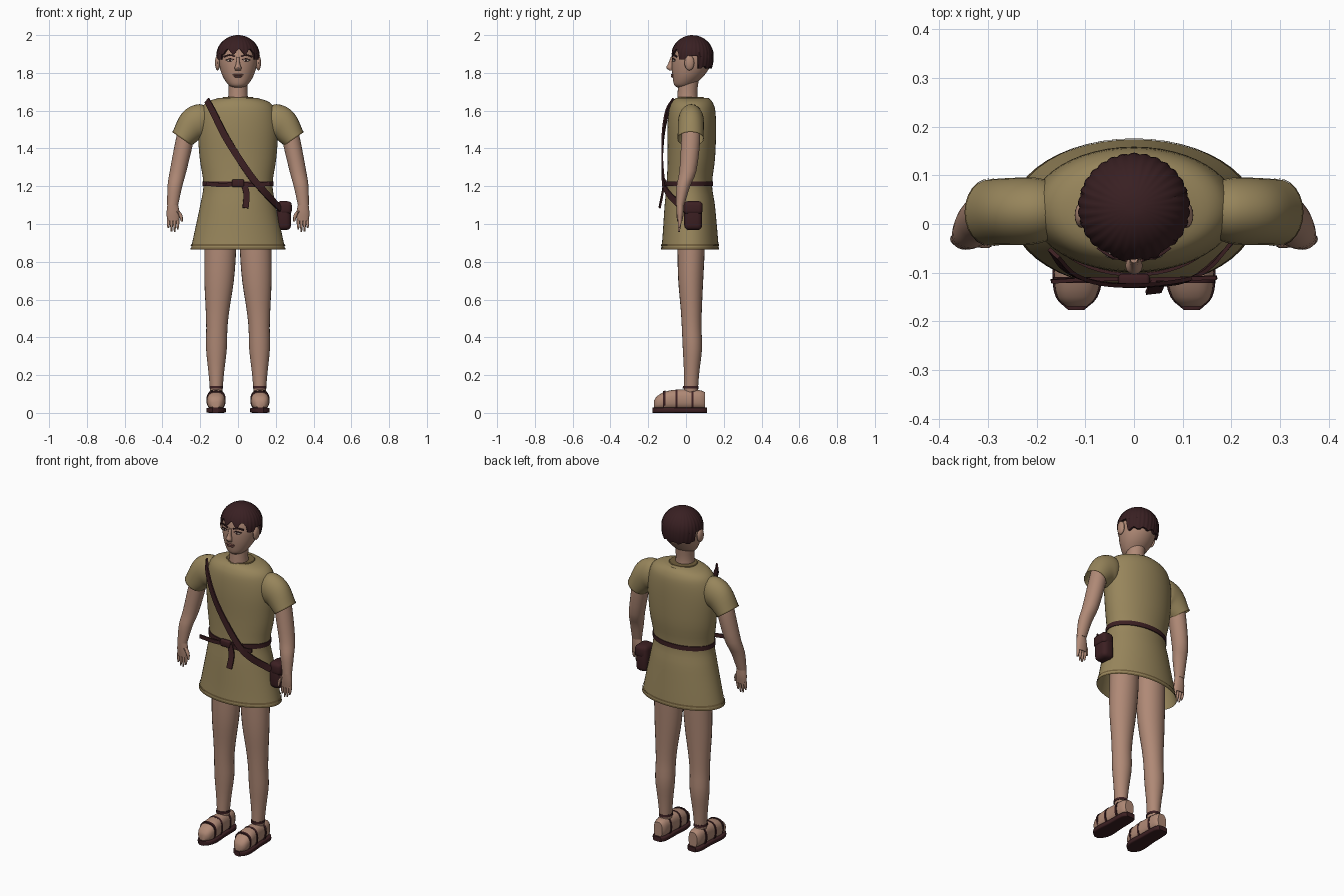
import bpy, bmesh, math
from mathutils import Vector

old = bpy.data.objects.get("Cube")
if old:
    bpy.data.objects.remove(old, do_unlink=True)


def material(name, r, g, b):
    m = bpy.data.materials.new(name)
    m.use_nodes = True
    m.diffuse_color = (r, g, b, 1)
    m.node_tree.nodes["Principled BSDF"].inputs["Base Color"].default_value = (r, g, b, 1)
    return m


SKIN = material("skin", .43, .25, .18)
CLOTH = material("olive cloth", .31, .235, .105)
TRIM = material("dark olive trim", .16, .11, .045)
LEATHER = material("dark leather", .045, .014, .016)
HAIR = material("dark brown hair", .04, .014, .016)
LIP = material("lip", .22, .09, .075)
WHITE = material("eye white", .6, .5, .42)
made = []


def finish(name, bm, mat):
    bmesh.ops.recalc_face_normals(bm, faces=bm.faces)
    me = bpy.data.meshes.new(name)
    bm.to_mesh(me)
    bm.free()
    me.materials.append(mat)
    ob = bpy.data.objects.new(name, me)
    bpy.context.collection.objects.link(ob)
    made.append(ob)
    return ob


def skin_rings(name, rings, mat, caps=(True, True)):
    bm = bmesh.new()
    vs = [[bm.verts.new(p) for p in r] for r in rings]
    n = len(vs[0])
    for a, b in zip(vs, vs[1:]):
        for i in range(n):
            j = (i + 1) % n
            bm.faces.new((a[i], a[j], b[j], b[i]))
    for r, cap in zip((vs[0], vs[-1]), caps):
        if cap:
            bm.faces.new(r)
    return finish(name, bm, mat)


def refine(rows, k):
    """Smooth interpolation between section rows."""
    rows = [Vector(r) for r in rows]
    out = []
    for i in range(len(rows) - 1):
        a, b = rows[i], rows[i + 1]
        ta = (b - rows[i - 1]) / 2 if i else b - a
        tb = (rows[i + 2] - a) / 2 if i + 2 < len(rows) else b - a
        for s in range(k):
            t = s / k
            out.append(a * (2*t**3 - 3*t*t + 1) + ta * (t**3 - 2*t*t + t)
                       + b * (3*t*t - 2*t**3) + tb * (t**3 - t*t))
    return out + [rows[-1]]


def loft(name, rows, mat, side=1, axis="z", n=24, k=3, power=1, caps=(True, True)):
    """Rows are x, y, z, half width, half depth, tilt in degrees."""
    rows = [tuple(r) + (0,) * (6 - len(r)) for r in rows]
    rings = []
    for x, y, z, a, b, tilt in refine(rows, k):
        t, ring = math.radians(tilt), []
        for i in range(n):
            w = math.tau * i / n
            u, v = (math.copysign(abs(f) ** power, f) for f in (math.cos(w), math.sin(w)))
            if axis == "z":
                ring.append((side * (x + a*u*math.cos(t)), y + b*v, z + a*u*math.sin(t)))
            else:
                ring.append((side * (x + a*u), y, z + b*v))
        rings.append(ring)
    return skin_rings(name, rings, mat, caps)


def ribbon(name, pts, width, thick, mat, side=1, k=4):
    """Flat band facing away from the body axis."""
    pts = refine([(side * x, y, z) for x, y, z in pts], k)
    rings = []
    for i, p in enumerate(pts):
        t = (pts[min(i + 1, len(pts) - 1)] - pts[max(i - 1, 0)]).normalized()
        out = Vector((p.x * .5, p.y - .03, 0))
        out = (out - t * out.dot(t)).normalized() * thick / 2
        across = t.cross(out).normalized() * width / 2
        rings.append([p + out + across, p + out - across, p - out - across, p - out + across])
    return skin_rings(name, rings, mat)


def ball(name, c, size, mat):
    bm = bmesh.new()
    bmesh.ops.create_uvsphere(bm, u_segments=16, v_segments=10, radius=1)
    bmesh.ops.scale(bm, vec=size, verts=bm.verts)
    bmesh.ops.translate(bm, vec=c, verts=bm.verts)
    return finish(name, bm, mat)


def box(name, c, size, bevel, mat):
    bm = bmesh.new()
    bmesh.ops.create_cube(bm, size=1)
    bmesh.ops.scale(bm, vec=size, verts=bm.verts)
    bmesh.ops.translate(bm, vec=c, verts=bm.verts)
    bmesh.ops.bevel(bm, geom=bm.edges[:], offset=bevel, segments=3, profile=.5, affect="EDGES")
    return finish(name, bm, mat)


# Tunic body, open at the hem
loft("tunic", [(0, .033, 1.668, .1, .085), (0, .033, 1.645, .165, .107), (0, .032, 1.6, .198, .123),
               (0, .03, 1.5, .212, .129), (0, .028, 1.35, .203, .126), (0, .018, 1.21, .183, .12),
               (0, .02, 1.1, .2, .133), (0, .022, .95, .232, .145), (0, .022, .865, .25, .152)],
     CLOTH, n=48, k=4, caps=(True, False))
for i, z in enumerate((.888, .87)):
    grow = .251 - i * -.002
    loft(f"hem_line_{i + 1}", [(0, .022, z + .005, grow - .004, .153), (0, .022, z - .005, grow, .154)],
         TRIM, n=48, k=1, caps=(False, False))
loft("neckline_trim", [(0, .025, 1.664, .085, .075), (0, .025, 1.672, .078, .068)], TRIM, k=1)

# Belt, knot and hanging tail
loft("belt", [(0, .018, 1.226, .188, .126), (0, .018, 1.2, .188, .126)], LEATHER, n=48, k=1)
ribbon("belt_front", [(-.17, -.118, 1.214), (-.08, -.113, 1.206), (0, -.114, 1.212),
                      (.08, -.113, 1.206), (.17, -.11, 1.214)], .022, .008, LEATHER)
box("belt_knot", (0, -.115, 1.216), (.065, .025, .04), .008, LEATHER)
ribbon("belt_tail", [(.03, -.118, 1.215), (.045, -.125, 1.16), (.04, -.14, 1.085)], .032, .008, LEATHER)

# Shoulder strap and pouch
ribbon("shoulder_strap", [(-.165, -.06, 1.655), (-.13, -.1, 1.59), (-.06, -.123, 1.45), (.06, -.123, 1.265),
                          (.14, -.1, 1.17), (.225, -.01, 1.08)], .036, .008, LEATHER)
box("pouch", (.243, .038, 1.045), (.075, .095, .155), .025, LEATHER)
box("pouch_flap", (.25, .038, 1.085), (.07, .1, .07), .02, LEATHER)

# Neck and head
loft("neck", [(0, .008, 1.64, .056, .056), (0, .008, 1.7, .05, .052), (0, .015, 1.78, .052, .055)], SKIN)
loft("head", [(0, -.015, 1.722, .026, .03), (0, -.01, 1.738, .052, .053), (0, .01, 1.78, .08, .081),
              (0, .025, 1.83, .097, .1), (0, .03, 1.88, .102, .102), (0, .034, 1.93, .092, .093),
              (0, .034, 1.965, .06, .062), (0, .034, 1.98, .03, .03)], SKIN, n=32, k=4)
loft("nose", [(0, -.072, 1.885, .008, .008), (0, -.08, 1.85, .01, .014), (0, -.086, 1.828, .018, .018),
              (0, -.078, 1.812, .014, .01)], SKIN, n=12)
ball("upper_lip", (0, -.071, 1.79), (.028, .009, .005), LIP)
ball("lower_lip", (0, -.07, 1.781), (.022, .01, .006), LIP)
for s, word in ((1, "left"), (-1, "right")):
    ball(f"{word}_ear", (s * .108, .018, 1.853), (.014, .026, .04), SKIN)
    ball(f"{word}_eye", (s * .042, -.063, 1.866), (.018, .008, .007), WHITE)
    ball(f"{word}_iris", (s * .042, -.069, 1.866), (.006, .004, .006), HAIR)
    ribbon(f"{word}_eyelid", [(.022, -.07, 1.87), (.042, -.07, 1.876), (.064, -.057, 1.868)], .004, .005, HAIR, s)
    ribbon(f"{word}_brow", [(.018, -.073, 1.887), (.045, -.067, 1.895), (.074, -.049, 1.886)], .008, .006, HAIR, s)


# Hair cap with ridged locks and a ragged fringe
def hair_edge(w):
    d = abs(w)
    if d < .85:
        return 1.912 + .014 * math.sin(w * 11 + 1)
    if d < 1.3:
        return 1.87
    return 1.89 if d < 1.85 else 1.828 + .006 * math.sin(w * 12)


hair_rings = []
steps, count = 14, 120
for j in range(1, steps + 2):
    ring = []
    for i in range(count):
        w = math.tau * i / count - math.pi
        f = math.acos((hair_edge(w) - 1.89) / .11) * min(j, steps) / steps
        r = math.sin(f) ** (1 if f < math.pi / 2 else .4)
        r *= 1 + .035 * abs(math.sin(w * 15 + f)) * min(1, f)
        if j > steps:
            r *= .88
        ring.append((.112 * r * math.sin(w), .034 - .109 * r * math.cos(w), 1.89 + .11 * math.cos(f)))
    hair_rings.append(ring)
skin_rings("hair", hair_rings, HAIR, (True, False))

# Limbs, built for both sides
for s, word in ((1, "left"), (-1, "right")):
    loft(f"{word}_sleeve", [(.16, .028, 1.56, .065, .055, 85), (.2, .027, 1.545, .09, .068, 78),
                            (.247, .026, 1.52, .084, .069, 55), (.295, .024, 1.452, .062, .068, 35)],
         CLOTH, s, k=4, caps=(True, False))
    loft(f"{word}_sleeve_trim", [(.293, .024, 1.456, .064, .07, 35), (.296, .024, 1.45, .064, .07, 35)],
         TRIM, s, k=1, caps=(False, False))
    loft(f"{word}_arm", [(.265, .026, 1.53, .045, .045), (.283, .025, 1.44, .048, .05),
                         (.317, .01, 1.28, .044, .045), (.334, -.014, 1.2, .039, .036),
                         (.346, -.031, 1.1, .029, .022)], SKIN, s)
    loft(f"{word}_palm", [(.346, -.031, 1.11, .027, .02), (.344, -.031, 1.06, .034, .019),
                          (.343, -.032, 1.015, .032, .013)], SKIN, s)
    loft(f"{word}_thumb", [(.325, -.036, 1.075, .012, .012), (.304, -.04, 1.045, .01, .01),
                           (.297, -.042, 1.012, .005, .006)], SKIN, s, n=10)
    for i, tip in enumerate((.972, .958, .96, .978)):
        x = .319 + i * .0165
        loft(f"{word}_finger_{i + 1}", [(x, -.032, 1.03, .0085, .01), (x, -.034, 1, .008, .009),
                                        (x, -.038, tip, .004, .005)], SKIN, s, n=10)
    loft(f"{word}_leg", [(.092, .03, 1, .082, .072), (.094, .027, .86, .084, .072), (.1, .025, .7, .078, .066),
                         (.108, .028, .55, .063, .056), (.112, .03, .45, .056, .052),
                         (.114, .034, .34, .055, .051), (.115, .03, .22, .042, .041),
                         (.115, .025, .1, .031, .036)], SKIN, s)
    loft(f"{word}_foot", [(.115, .1, .065, .028, .045), (.115, .07, .07, .04, .05), (.115, -.02, .071, .044, .053),
                          (.116, -.1, .066, .049, .05), (.118, -.15, .055, .04, .036),
                          (.118, -.17, .045, .02, .02)], SKIN, s, "y", power=.8)
    loft(f"{word}_sole", [(.115, .11, .014, .026, .014), (.115, .08, .014, .043, .014),
                          (.115, -.02, .014, .046, .014), (.116, -.1, .014, .052, .014),
                          (.118, -.15, .014, .043, .014), (.119, -.177, .014, .016, .014)],
         LEATHER, s, "y", power=.35)
    loft(f"{word}_ankle_strap", [(.115, .025, .142, .036, .041), (.115, .025, .128, .037, .043)], LEATHER, s, k=1)
    # Sandal bands wrap over the foot
    for label, y, a, b in (("heel", .035, .046, .055), ("instep", -.05, .049, .056), ("toe", -.115, .051, .049)):
        loft(f"{word}_{label}_band", [(.116, y + .006, .069, a, b), (.116, y - .006, .067, a, b)],
             LEATHER, s, "y", k=1, power=.8)

bpy.ops.object.select_all(action="DESELECT")
for ob in made:
    ob.select_set(True)
bpy.context.view_layer.objects.active = made[0]
bpy.ops.object.shade_smooth_by_angle(angle=math.radians(40))
